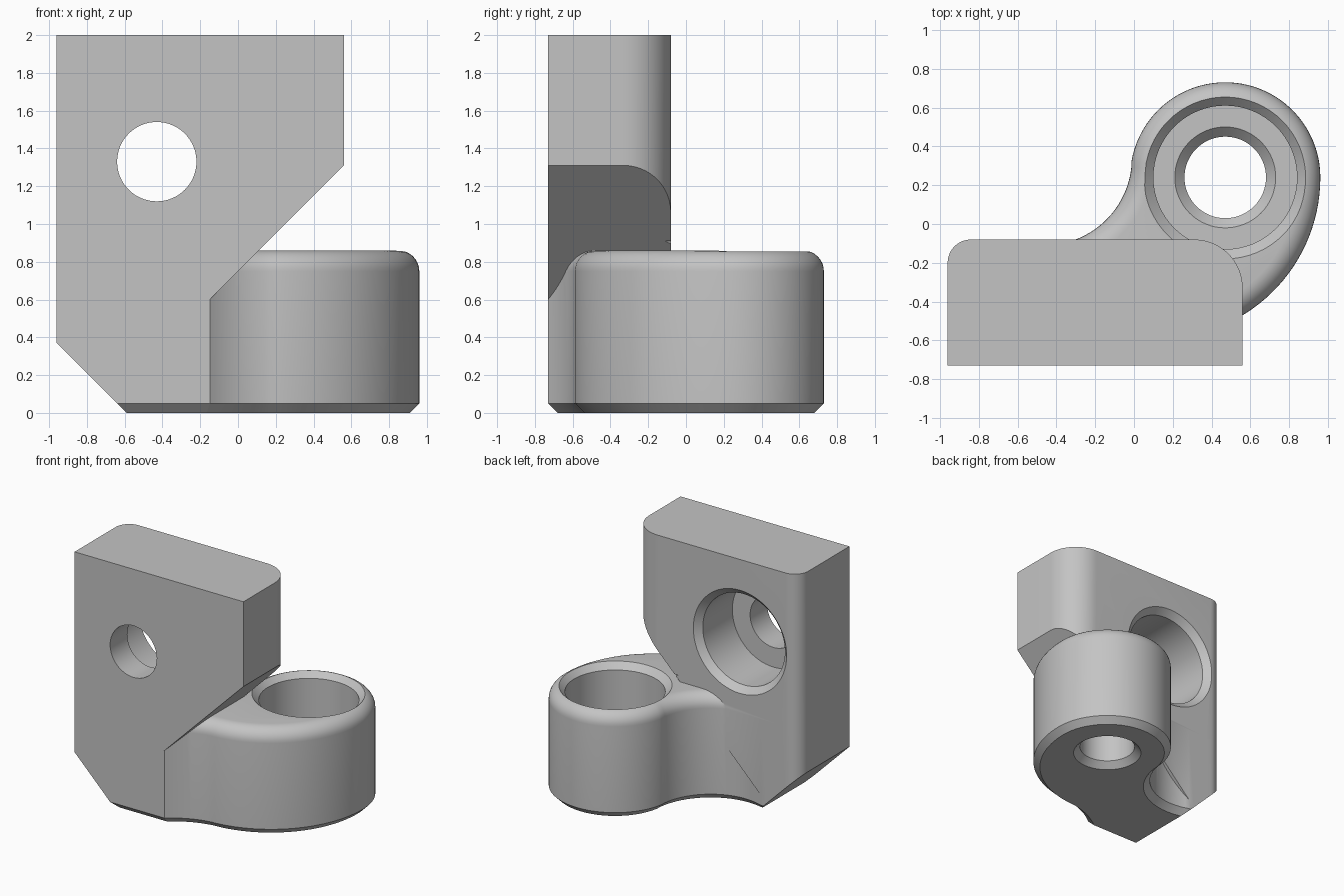
import bpy, bmesh
from math import sin, cos, radians, pi
from mathutils import Vector

cube = bpy.data.objects.get("Cube")
if cube:
    bpy.data.objects.remove(cube, do_unlink=True)

grey = bpy.data.materials.new("plain grey")
grey.use_nodes = True
grey.diffuse_color = (0.55, 0.55, 0.55, 1)
grey.node_tree.nodes["Principled BSDF"].inputs["Base Color"].default_value = grey.diffuse_color


def loft(name, rings):
    """Closed solid through a stack of equal rings."""
    bm = bmesh.new()
    loops = [[bm.verts.new(p) for p in ring] for ring in rings]
    for a, b in zip(loops, loops[1:]):
        for i in range(len(a)):
            j = (i + 1) % len(a)
            bm.faces.new((a[i], a[j], b[j], b[i]))
    bm.faces.new(loops[0][::-1])
    bm.faces.new(loops[-1])
    bmesh.ops.recalc_face_normals(bm, faces=bm.faces)
    mesh = bpy.data.meshes.new(name)
    bm.to_mesh(mesh)
    bm.free()
    mesh.materials.append(grey)
    ob = bpy.data.objects.new(name, mesh)
    bpy.context.collection.objects.link(ob)
    return ob


def arc(cx, cy, r, a0, a1, n):
    """Arc points without the last one, so arcs can be chained."""
    steps = [radians(a0 + (a1 - a0) * i / n) for i in range(n)]
    return [(cx + r * cos(a), cy + r * sin(a)) for a in steps]


def inset(points, d):
    """Move a counter-clockwise outline inward by d."""
    out = []
    for i, p in enumerate(points):
        p = Vector(p)
        e1 = (p - Vector(points[i - 1])).normalized()
        e2 = (Vector(points[(i + 1) % len(points)]) - p).normalized()
        n1, n2 = Vector((-e1.y, e1.x)), Vector((-e2.y, e2.x))
        out.append(p + (n1 + n2) * d / (1 + n1.dot(n2)))
    return out


def boolean(target, tool, operation):
    mod = target.modifiers.new(operation.lower(), 'BOOLEAN')
    mod.operation = operation
    mod.solver = 'EXACT'
    mod.object = tool
    bpy.context.view_layer.objects.active = target
    bpy.ops.object.modifier_apply(modifier=mod.name)
    bpy.data.objects.remove(tool, do_unlink=True)


def side_prism(name, points):
    """Solid from an x-z profile, running along y."""
    return loft(name, [[(x, y, z) for x, z in points] for y in (-1, 1)])


# Upright plate with rounded back corners, trimmed by a sloping underside
plan = [(-0.96, -0.73), (0.56, -0.73)]
plan += arc(0.31, -0.33, 0.25, 0, 90, 16) + [(0.31, -0.08)]
plan += arc(-0.84, -0.20, 0.12, 90, 180, 12) + [(-0.96, -0.20)]
bracket = loft("bracket", [[(x, y, z) for x, y in plan] for z in (0, 2)])
slope = side_prism("slope", [(-1.2, 2.2), (0.8, 2.2), (0.8, 1.55), (-1.2, -0.45)])
boolean(bracket, slope, 'INTERSECT')

# Foot with the round eye, filleted on top and chamfered below
EYE = (0.47, 0.24)
outline = [(-0.8, -0.73)]
outline += arc(0.257, -1.214, 0.632, 130, 95, 12)
outline += arc(0.13, 0.24, 0.83, -85, 0, 28)
outline += arc(*EYE, 0.49, 0, 173.9, 48)
outline += arc(-0.46, 0.34, 0.449, -6.1, -110.7, 28)
outline += [(-0.62, -0.08), (-0.8, -0.08)]
FILLET, TOP = 0.11, 0.86
levels = [(0.05, 0), (0, 0.05)]
for i in range(9):
    a = pi / 2 * i / 8
    levels.append((FILLET * (1 - cos(a)), TOP - FILLET * (1 - sin(a))))
foot = loft("foot", [[(p.x, p.y, z) for p in inset(outline, d)] for d, z in levels])
boolean(bracket, foot, 'UNION')

# Sloping cut at the lower left corner
corner = side_prism("corner_cut", [(-1.2, 0.61), (-0.39, -0.2), (-1.2, -0.2)])
boolean(bracket, corner, 'DIFFERENCE')

# Stepped vertical bore through the eye
FLOOR = 0.32
steps = [(0.31, -0.05), (0.21, 0.05), (0.21, FLOOR - 0.05), (0.26, FLOOR),
         (0.37, FLOOR), (0.37, 0.81), (0.47, 0.91)]
eye_bore = loft("eye_bore", [[(x, y, z) for x, y in arc(*EYE, r, 0, 360, 64)]
                             for r, z in steps])
boolean(bracket, eye_bore, 'DIFFERENCE')

# Counterbored screw hole through the plate
steps = [(0.21, -0.8), (0.21, -0.51), (0.37, -0.51), (0.37, -0.13), (0.47, -0.03)]
screw_bore = loft("screw_bore", [[(x, y, z) for x, z in arc(-0.43, 1.33, r, 0, 360, 64)]
                                 for r, y in steps])
boolean(bracket, screw_bore, 'DIFFERENCE')

# Smooth curves, crisp edges
bpy.ops.object.select_all(action='DESELECT')
bracket.select_set(True)
bpy.context.view_layer.objects.active = bracket
bpy.ops.object.shade_smooth_by_angle(angle=radians(25))
